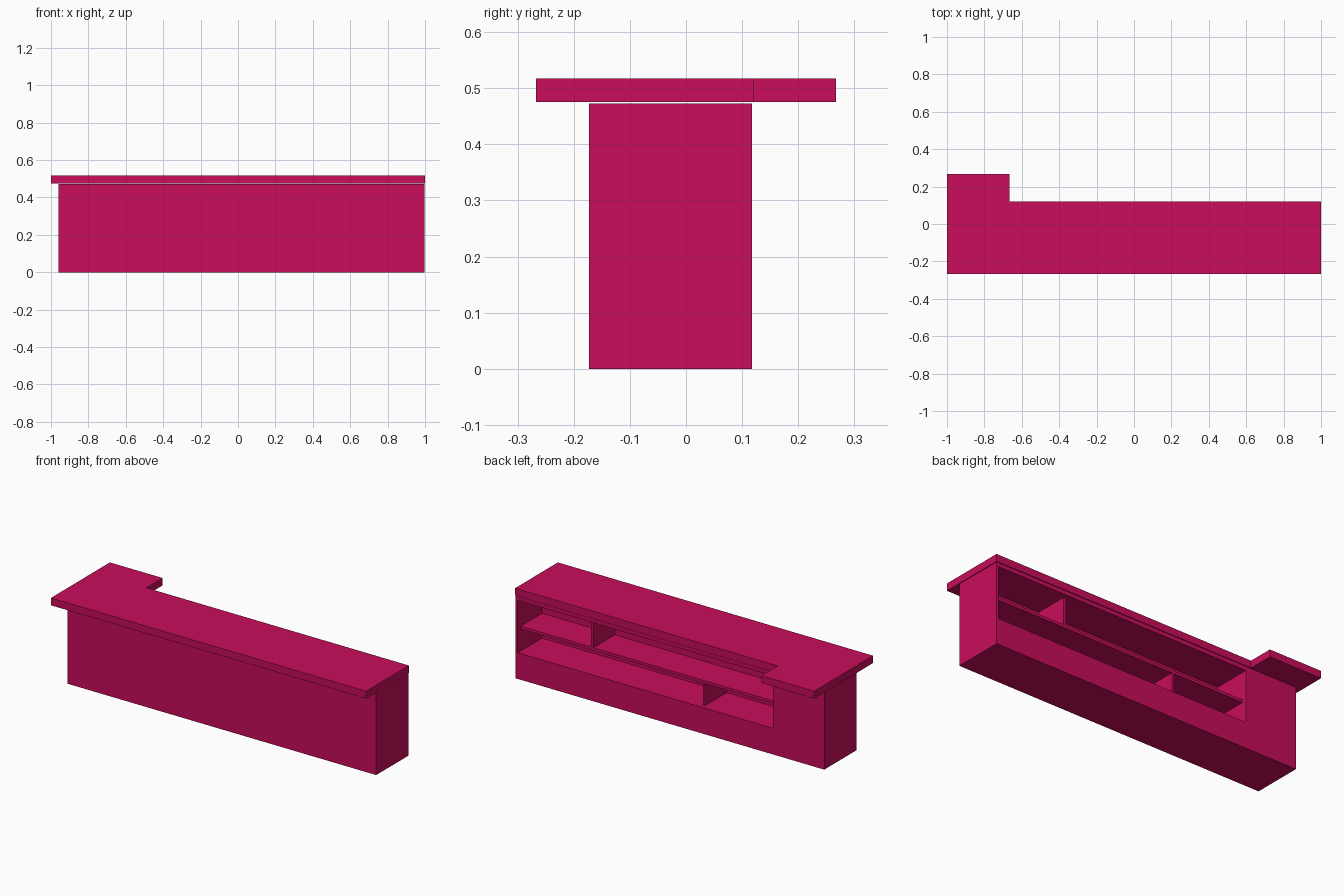
import bpy
import bmesh

old = bpy.data.objects.get("Cube")
if old:
    bpy.data.objects.remove(old, do_unlink=True)

# Single flat colour
COLOUR = (0.58, 0.004, 0.105, 1.0)
pink = bpy.data.materials.new("crimson pink")
pink.use_nodes = True
pink.diffuse_color = COLOUR
pink.node_tree.nodes["Principled BSDF"].inputs["Base Color"].default_value = COLOUR


def prism(name, outline, z0, z1):
    """Extrude a counter-clockwise outline from z0 up to z1."""
    bm = bmesh.new()
    face = bm.faces.new([bm.verts.new((x, y, z0)) for x, y in outline])
    top = bmesh.ops.extrude_face_region(bm, geom=[face])["geom"]
    verts = [v for v in top if isinstance(v, bmesh.types.BMVert)]
    bmesh.ops.translate(bm, verts=verts, vec=(0, 0, z1 - z0))
    bmesh.ops.recalc_face_normals(bm, faces=bm.faces)
    mesh = bpy.data.meshes.new(name)
    bm.to_mesh(mesh)
    bm.free()
    mesh.materials.append(pink)
    obj = bpy.data.objects.new(name, mesh)
    bpy.context.collection.objects.link(obj)
    return obj


def box(name, x0, x1, y0, y1, z0, z1):
    return prism(name, [(x0, y0), (x1, y0), (x1, y1), (x0, y1)], z0, z1)


# Main dimensions
BODY_FRONT, BODY_BACK, BODY_TOP = -0.173, 0.118, 0.473
OPEN_X0, OPEN_X1 = -0.633, 0.985
OPEN_Z0, OPEN_Z1 = 0.15, 0.45
OPEN_DEEP = -0.103
SHELF_FRONT = BODY_BACK - 0.026
SHELF_Z0, SHELF_Z1 = 0.276, 0.292
PANEL = 0.014

# Counter body with the storage recess cut into its back
body = box("counter_body", -0.96, 0.998, BODY_FRONT, BODY_BACK, 0, BODY_TOP)
cutter = box("recess_cutter", OPEN_X0, OPEN_X1, OPEN_DEEP, BODY_BACK + 0.1,
             OPEN_Z0, OPEN_Z1)
cutter.hide_render = True
cut = body.modifiers.new("recess", "BOOLEAN")
cut.operation = "DIFFERENCE"
cut.solver = "EXACT"
cut.object = cutter
bpy.context.view_layer.objects.active = body
bpy.ops.object.modifier_apply(modifier=cut.name)
bpy.data.objects.remove(cutter, do_unlink=True)

# Shelf and upright dividers inside the recess
box("shelf", OPEN_X0, OPEN_X1, OPEN_DEEP, SHELF_FRONT, SHELF_Z0, SHELF_Z1)
for name, x, z0, z1 in (("upper_divider", 0.53, SHELF_Z1, OPEN_Z1),
                        ("lower_divider", -0.178, OPEN_Z0, SHELF_Z0)):
    box(name, x - PANEL / 2, x + PANEL / 2, OPEN_DEEP, SHELF_FRONT, z0, z1)

# L-shaped countertop with a wide return at the right end
prism("countertop", [(-1, -0.267), (1, -0.267), (1, 0.12), (-0.665, 0.12),
                     (-0.665, 0.267), (-1, 0.267)], 0.475, 0.517)
